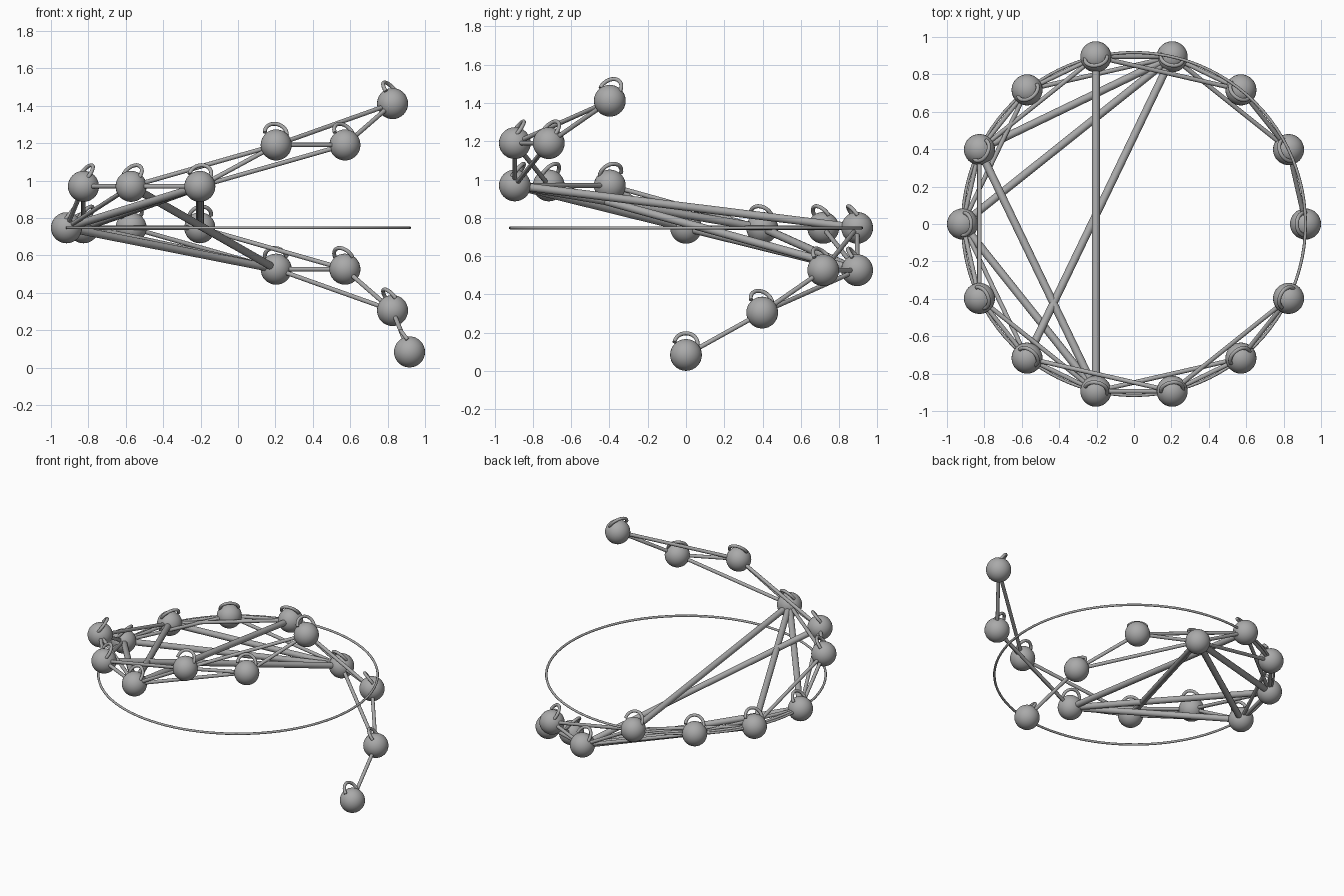
import bpy
from math import sin, cos, tau, radians
from mathutils import Vector

if "Cube" in bpy.data.objects:
    bpy.data.objects.remove(bpy.data.objects["Cube"])

GREY = (0.4, 0.4, 0.4, 1)
mat = bpy.data.materials.new("plain grey")
mat.use_nodes = True
mat.diffuse_color = GREY
mat.node_tree.nodes["Principled BSDF"].inputs["Base Color"].default_value = GREY

COUNT = 14
RING_R, BALL_R = 0.917, 0.083
THIN, THICK = 0.012, 0.021
BASE, STEP = 0.084, 0.2213
LEVELS = [0, 1, 2, 2, 3, 3, 3, 3, 4, 4, 4, 5, 5, 6]


def finish(name):
    obj = bpy.context.object
    obj.name = name
    obj.data.materials.append(mat)
    bpy.ops.object.shade_smooth_by_angle(angle=radians(40))
    return obj


def rod(name, a, b, radius):
    d = b - a
    bpy.ops.mesh.primitive_cylinder_add(vertices=16, radius=radius, depth=d.length,
                                        location=(a + b) / 2,
                                        rotation=d.to_track_quat('Z', 'Y').to_euler())
    return finish(name)


def tube(name, points, radius):
    curve = bpy.data.curves.new(name, 'CURVE')
    curve.dimensions = '3D'
    curve.bevel_depth = radius
    curve.bevel_resolution = 3
    curve.use_fill_caps = True
    spline = curve.splines.new('POLY')
    spline.points.add(len(points) - 1)
    for p, co in zip(spline.points, points):
        p.co = (*co, 1)
    obj = bpy.data.objects.new(name, curve)
    bpy.context.collection.objects.link(obj)
    bpy.ops.object.select_all(action='DESELECT')
    obj.select_set(True)
    bpy.context.view_layer.objects.active = obj
    bpy.ops.object.convert(target='MESH')
    return finish(name)


# Balls climbing around the ring
nodes = []
for k, level in enumerate(LEVELS):
    a = tau * k / COUNT
    nodes.append(Vector((RING_R * cos(a), RING_R * sin(a), BASE + STEP * level)))
    bpy.ops.mesh.primitive_uv_sphere_add(segments=32, ring_count=16, radius=BALL_R,
                                         location=nodes[-1])
    finish(f"ball_{k}")

# Small hooked loop on top of each ball, leaning towards the middle
for k, centre in enumerate(nodes):
    a = tau * k / COUNT
    inward = Vector((-cos(a), -sin(a), 0))
    tangent = Vector((-sin(a), cos(a), 0))
    lean = (inward * 0.6 + Vector((0, 0, 0.8))).normalized()
    mid = centre + inward * 0.008 + Vector((0, 0, 0.062))
    arc = [radians(-40 + 215 * i / 20) for i in range(21)]
    tube(f"loop_{k}", [mid + tangent * 0.06 * cos(t) + lean * 0.064 * sin(t) for t in arc], 0.0105)

# Flat thin ring at middle height
bpy.ops.mesh.primitive_torus_add(major_segments=96, minor_segments=10, major_radius=RING_R,
                                 minor_radius=0.008, location=(0, 0, BASE + 3 * STEP))
finish("ring")

# Thin rods to the next ball and the one after it
for k in range(COUNT - 1):
    rod(f"next_rod_{k}", nodes[k], nodes[k + 1], THIN)
for k in range(1, COUNT - 2):
    rod(f"skip_rod_{k}", nodes[k], nodes[k + 2], THIN)

# Thick rods across the ring, from two hub balls
for hub, ends in ((3, (6, 7, 9)), (10, (4, 6, 7))):
    for end in ends:
        rod(f"cross_rod_{hub}_{end}", nodes[hub], nodes[end], THICK)
